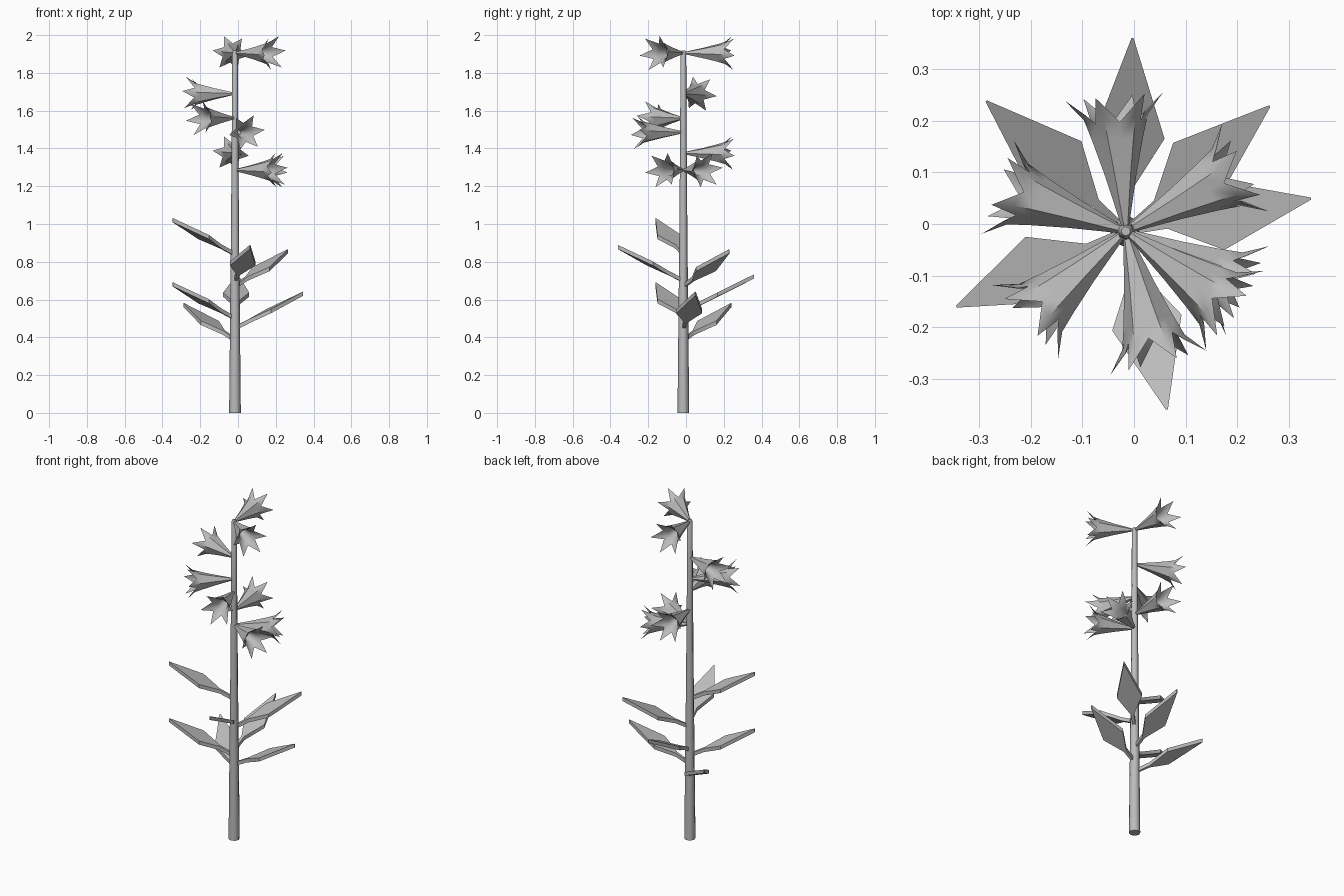
import bpy, bmesh
from math import sin, cos, pi, radians
from mathutils import Matrix

cube = bpy.data.objects.get("Cube")
if cube:
    bpy.data.objects.remove(cube, do_unlink=True)

mat = bpy.data.materials.new("plain grey")
mat.use_nodes = True
GREY = (0.5, 0.5, 0.5, 1)
mat.diffuse_color = GREY
mat.node_tree.nodes["Principled BSDF"].inputs["Base Color"].default_value = GREY

AXIS = (-0.016, -0.014)  # stem position


def finish(name, bm, angle, z, azimuth):
    bmesh.ops.recalc_face_normals(bm, faces=bm.faces)
    me = bpy.data.meshes.new(name)
    bm.to_mesh(me)
    bm.free()
    me.materials.append(mat)
    ob = bpy.data.objects.new(name, me)
    bpy.context.collection.objects.link(ob)
    bpy.ops.object.select_all(action='DESELECT')
    ob.select_set(True)
    bpy.context.view_layer.objects.active = ob
    bpy.ops.object.shade_smooth_by_angle(angle=radians(angle))
    ob.matrix_world = Matrix.Translation((*AXIS, z)) @ Matrix.Rotation(radians(azimuth), 4, 'Z')


def bridge(bm, a, b):
    n = len(a)
    for i in range(n):
        bm.faces.new((a[i], a[(i + 1) % n], b[(i + 1) % n], b[i]))


# Tapered stem with a slightly domed top
bm = bmesh.new()
rings = []
for z, r in ((0, .031), (.5, .026), (1, .021), (1.5, .017), (1.905, .015), (1.918, .009)):
    rings.append([bm.verts.new((r * cos(i * pi / 4), r * sin(i * pi / 4), z)) for i in range(8)])
for a, b in zip(rings, rings[1:]):
    bridge(bm, a, b)
bm.faces.new(rings[0])
bm.faces.new(rings[-1])
finish("stem", bm, 50, 0, 0)


# Leaf: narrow stalk widening to a diamond blade, sloping upward
def leaf(name, z, azimuth, length):
    bm = bmesh.new()
    half = [(.01, .008), (.08, .009), (.182, .069), (length, .002)]
    outline = half + [(r, -w) for r, w in reversed(half)]
    layers = []
    for side in (-1, 1):
        layers.append([bm.verts.new((r, w, .5 * r + side * .011)) for r, w in outline])
    bridge(bm, *layers)
    n = len(half)
    for layer in layers:
        for i in range(n - 1):
            bm.faces.new((layer[i], layer[i + 1], layer[-2 - i], layer[-1 - i]))
    finish(name, bm, 40, z, azimuth)


LEAVES = [(.385, 137, .37), (.448, 10, .365), (.5, 204, .36), (.535, 88, .375),
          (.67, 41, .37), (.7, -77, .355), (.84, 204, .36)]
for k, (z, az, length) in enumerate(LEAVES):
    leaf(f"leaf_{k + 1}", z, az, length)


# Flower: six-sided trumpet opening into a six-pointed star
def flower(name, z, azimuth):
    bm = bmesh.new()

    def spoke(i, along, rad):
        t = i * pi / 6 + radians(8)
        return bm.verts.new((along, rad * cos(t), rad * sin(t)))

    def ring(petal, crease):
        return [spoke(i, *(crease if i % 2 else petal)) for i in range(12)]

    # outside of the trumpet, from stem to mouth
    outside = [ring((.008, .007), (.008, .006)),
               ring((.11, .031), (.11, .027)),
               ring((.18, .05), (.18, .043)),
               ring((.222, .063), (.212, .051))]
    for a, b in zip(outside, outside[1:]):
        bridge(bm, a, b)
    bm.faces.new(outside[0])
    # inside: shares the creases at the mouth, narrows to a round throat
    rim = outside[-1]
    lip = [rim[i] if i % 2 else spoke(i, .23, .058) for i in range(12)]
    throat = ring((.178, .031), (.178, .03))
    pit = ring((.08, .012), (.08, .012))
    bridge(bm, lip, throat)
    bridge(bm, throat, pit)
    bm.faces.new(pit)
    # thin pointed petals between rim and lip
    for i in range(0, 12, 2):
        tip = spoke(i, .263, .097)
        for edge in (rim, lip):
            bm.faces.new((edge[i - 1], edge[i], tip))
            bm.faces.new((edge[i], edge[i + 1], tip))
    finish(name, bm, 50, z, azimuth)


FLOWERS = [(1.285, 28), (1.285, -26), (1.375, 95), (1.485, -76),
           (1.56, 222), (1.69, 161), (1.905, 95), (1.905, -36)]
for k, (z, az) in enumerate(FLOWERS):
    flower(f"flower_{k + 1}", z, az)
